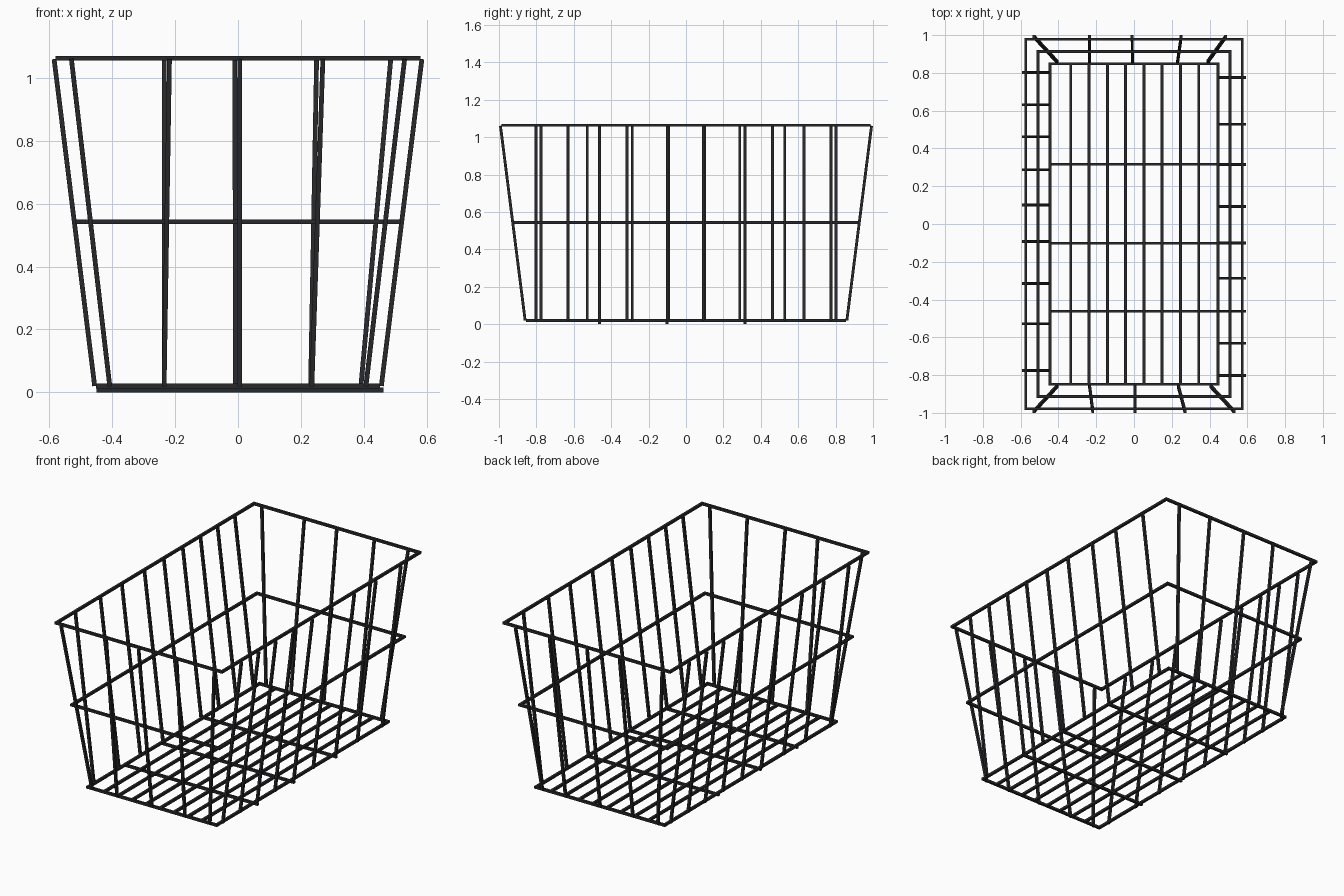
import bpy, bmesh
from mathutils import Vector

cube = bpy.data.objects.get("Cube")
if cube:
    bpy.data.objects.remove(cube, do_unlink=True)

H = 0.0075     # half the thickness of the square wire

dark = bpy.data.materials.new("dark_wire")
dark.use_nodes = True
colour = (0.022, 0.022, 0.025, 1)
dark.diffuse_color = colour
dark.node_tree.nodes["Principled BSDF"].inputs["Base Color"].default_value = colour


def finish(name, bm):
    bmesh.ops.recalc_face_normals(bm, faces=bm.faces)
    mesh = bpy.data.meshes.new(name)
    bm.to_mesh(mesh)
    bm.free()
    mesh.materials.append(dark)
    bpy.context.collection.objects.link(bpy.data.objects.new(name, mesh))


def rods(name, pairs):
    """Straight square wires between pairs of points."""
    bm = bmesh.new()
    for a, b in pairs:
        a, b = Vector(a), Vector(b)
        verts = bmesh.ops.create_cube(bm, size=1)["verts"]
        bmesh.ops.scale(bm, verts=verts, vec=(2 * H, 2 * H, (b - a).length))
        turn = Vector((0, 0, 1)).rotation_difference(b - a).to_matrix()
        bmesh.ops.rotate(bm, verts=verts, matrix=turn)
        bmesh.ops.translate(bm, verts=verts, vec=(a + b) / 2)
    finish(name, bm)


def rim(name, hx, hy, z):
    """Rectangular square-wire loop with mitred corners."""
    bm = bmesh.new()
    section = ((H, -H), (H, H), (-H, H), (-H, -H))
    loops = [[bm.verts.new((sx * (hx + out), sy * (hy + out), z + up))
              for out, up in section]
             for sx, sy in ((1, 1), (-1, 1), (-1, -1), (1, -1))]
    for c in range(4):
        p, q = loops[c], loops[(c + 1) % 4]
        for i in range(4):
            j = (i + 1) % 4
            bm.faces.new((p[i], p[j], q[j], q[i]))
    finish(name, bm)


# Horizontal loops
FLOOR, TOP = 0.02, 1.063
rim("bottom_rim", 0.445, 0.848, FLOOR)
rim("middle_rim", 0.509, 0.914, 0.543)
rim("top_rim", 0.573, 0.978, TOP)

# Leaning wires of the long sides; the two sides are turned half round
side_y = (0.775, 0.528, 0.315, 0.092, -0.1, -0.287, -0.462, -0.631, -0.802)
for name, s in (("left_side_wires", 1), ("right_side_wires", -1)):
    rods(name, [((s * 0.456, s * y, FLOOR), (s * 0.585, s * y, 1.06)) for y in side_y])

# Leaning wires of the short ends: (x at bottom, x at top)
front_x = ((-0.408, -0.53), (-0.235, -0.218), (0.006, 0.006), (0.235, 0.27), (0.407, 0.53))
back_x = ((-0.408, -0.53), (-0.235, -0.235), (-0.008, -0.01), (0.231, 0.25), (0.391, 0.486))
for name, s, xs in (("front_wires", -1, front_x), ("back_wires", 1, back_x)):
    rods(name, [((a, s * 0.86, FLOOR), (b, s * 0.992, 1.06)) for a, b in xs])

# Floor: long wires resting on three cross wires
floor_x = [0.004 + (i - 3.5) * 0.0967 for i in range(8)]
rods("floor_long_wires", [((x, -0.848, FLOOR), (x, 0.848, FLOOR)) for x in floor_x])
rods("floor_cross_wires",
     [((-0.45, y, H), (0.463, y, H)) for y in (0.316, -0.102, -0.462)])
